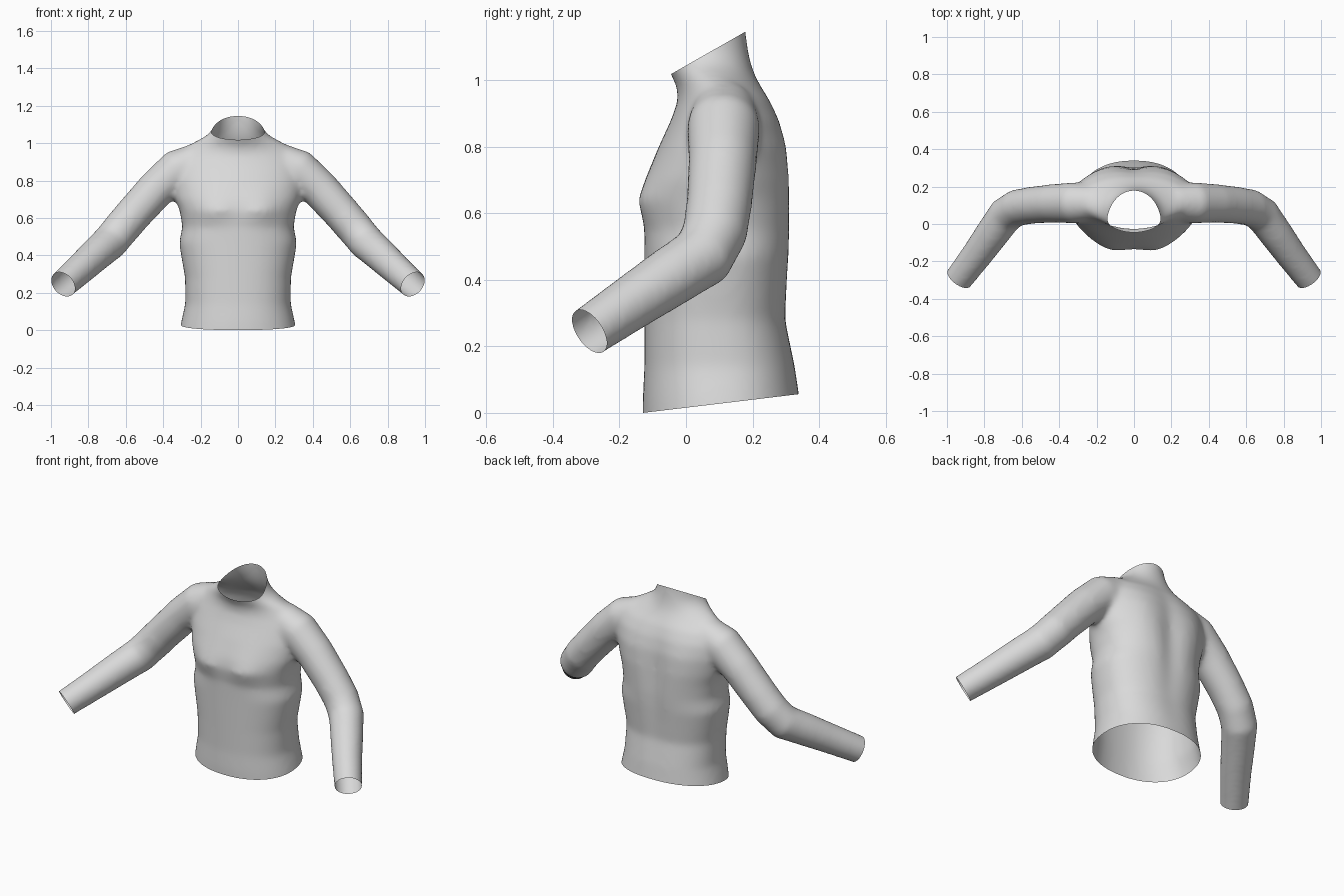
import bpy, bmesh, math
from mathutils import Vector

if "Cube" in bpy.data.objects:
    bpy.data.objects.remove(bpy.data.objects["Cube"])

SEG = 64

# torso sections: z, half width, front y, back y, squareness
TORSO = [
    (-0.08, 0.325, -0.13, 0.36, 2.2), (0.04, 0.305, -0.13, 0.342, 2.2),
    (0.14, 0.282, -0.125, 0.328, 2.3), (0.28, 0.283, -0.125, 0.302, 2.3),
    (0.40, 0.304, -0.125, 0.31, 2.3), (0.47, 0.315, -0.125, 0.315, 2.3),
    (0.55, 0.297, -0.125, 0.318, 2.3), (0.64, 0.312, -0.135, 0.315, 2.3),
    (0.70, 0.335, -0.122, 0.312, 2.2), (0.80, 0.355, -0.082, 0.303, 2.1),
    (0.88, 0.355, -0.045, 0.283, 2.0), (0.94, 0.335, -0.024, 0.256, 1.8),
    (0.98, 0.285, -0.028, 0.23, 1.6), (1.015, 0.215, -0.045, 0.21, 1.7),
    (1.045, 0.162, -0.06, 0.199, 1.9), (1.08, 0.133, -0.072, 0.19, 2.0),
    (1.13, 0.122, -0.085, 0.182, 2.0), (1.22, 0.118, -0.10, 0.175, 2.0),
]
# sleeve path: x, y, z, radius
SLEEVE = [
    (0.12, 0.115, 0.91, 0.08), (0.22, 0.115, 0.905, 0.095),
    (0.32, 0.113, 0.86, 0.11), (0.435, 0.11, 0.757, 0.103),
    (0.55, 0.10, 0.63, 0.099), (0.625, 0.087, 0.543, 0.098),
    (0.685, 0.05, 0.47, 0.097), (0.75, -0.04, 0.413, 0.091),
    (0.84, -0.165, 0.33, 0.083), (0.935, -0.29, 0.245, 0.076),
    (0.987, -0.361, 0.197, 0.074),
]


def bump(v, centre, width):
    return math.exp(-((v - centre) / width) ** 2)


def spow(v, e):
    return math.copysign(abs(v) ** e, v)


def loft(bm, rings):
    """Closed solid through a list of point rings."""
    loops = [[bm.verts.new(p) for p in ring] for ring in rings]
    for a, b in zip(loops, loops[1:]):
        for i in range(SEG):
            j = (i + 1) % SEG
            bm.faces.new((a[i], a[j], b[j], b[i]))
    bm.faces.new(loops[0][::-1])
    bm.faces.new(loops[-1])


def torso_ring(z, hw, front, back, n):
    mid, depth = (front + back) / 2, (back - front) / 2
    ring = []
    for i in range(SEG):
        a = math.tau * i / SEG
        x = hw * spow(math.cos(a), 2 / n)
        y = mid + depth * spow(math.sin(a), 2 / n)
        if y < mid:   # chest fullness
            y -= 0.02 * bump(abs(x), 0.13, 0.08) * bump(z, 0.64, 0.06)
        else:         # spine groove and shoulder blades
            y -= 0.02 * bump(x, 0, 0.06) * bump(z, 0.62, 0.3)
            y += 0.012 * bump(abs(x), 0.17, 0.09) * bump(z, 0.75, 0.15)
        ring.append(Vector((x, y, z)))
    return ring


def sleeve_rings(side):
    pts = [Vector((side * x, y, z)) for x, y, z, r in SLEEVE]
    rings = []
    for k, p in enumerate(pts):
        t = (pts[min(k + 1, len(pts) - 1)] - pts[max(k - 1, 0)]).normalized()
        u = t.cross(Vector((0, 1, 0.6))).normalized()
        v = t.cross(u)
        r = SLEEVE[k][3]
        rings.append([p + r * (math.cos(math.tau * i / SEG) * u + math.sin(math.tau * i / SEG) * v)
                      for i in range(SEG)])
    return rings


# body and sleeves as overlapping solids
bm = bmesh.new()
loft(bm, [torso_ring(*row) for row in TORSO])
for side in (1, -1):
    loft(bm, sleeve_rings(side))
# each solid is a separate island, so every one gets outward normals
bmesh.ops.recalc_face_normals(bm, faces=bm.faces[:])
mesh = bpy.data.meshes.new("sweater")
bm.to_mesh(mesh)
bm.free()
sweater = bpy.data.objects.new("sweater", mesh)
bpy.context.collection.objects.link(sweater)

# fuse into one skin and soften the seams
remesh = sweater.modifiers.new("fuse", 'REMESH')
remesh.mode = 'VOXEL'
remesh.voxel_size = 0.014
soft = sweater.modifiers.new("soften", 'SMOOTH')
soft.factor = 0.5
soft.iterations = 14
dg = bpy.context.evaluated_depsgraph_get()
fused = bpy.data.meshes.new_from_object(sweater.evaluated_get(dg))
sweater.modifiers.clear()
sweater.data = fused

# cut open the hem, neck and cuffs
cuts = [((0, -0.13, 0.0), (0, 0.12, -1)), ((0, -0.05, 1.015), (0, -0.57, 1))]
cuts += [((s * 0.935, -0.29, 0.245), (s * 0.52, -0.71, -0.48)) for s in (1, -1)]
bm = bmesh.new()
bm.from_mesh(fused)
for co, no in cuts:
    bmesh.ops.bisect_plane(bm, geom=bm.verts[:] + bm.edges[:] + bm.faces[:], dist=1e-5,
                           plane_co=co, plane_no=Vector(no).normalized(), clear_outer=True)
for f in bm.faces:
    f.smooth = True
    f.material_index = 0
bm.to_mesh(fused)
bm.free()

# plain knit colour
mat = bpy.data.materials.new("light grey")
mat.diffuse_color = (0.7, 0.7, 0.7, 1)
mat.use_nodes = True
mat.node_tree.nodes["Principled BSDF"].inputs["Base Color"].default_value = mat.diffuse_color
fused.materials.clear()
fused.materials.append(mat)
